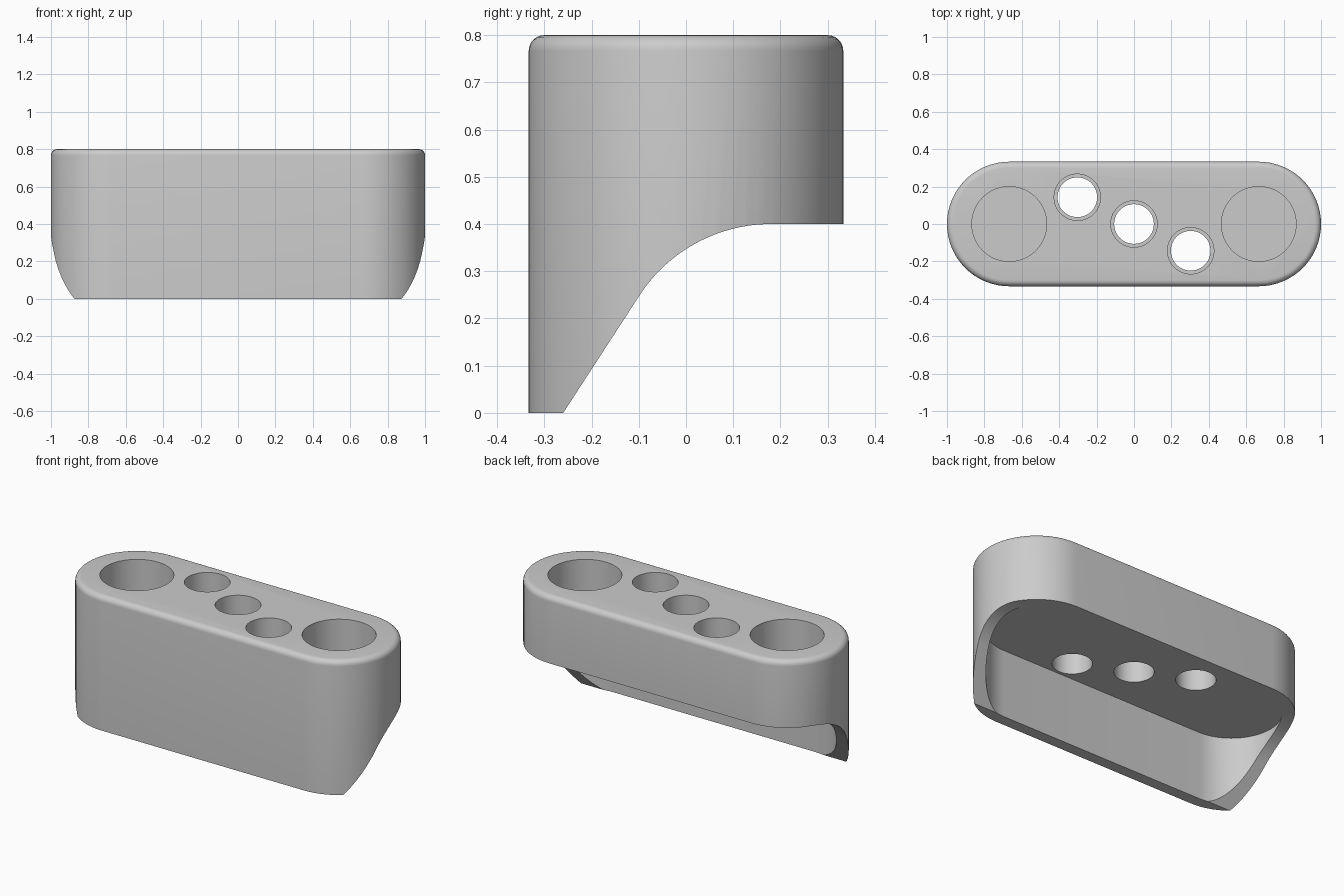
import bpy
import bmesh
from math import sin, cos, pi, radians, tan

cube = bpy.data.objects.get("Cube")
if cube:
    bpy.data.objects.remove(cube, do_unlink=True)

HALF = 0.667      # distance from middle to each rounded end's centre
RADIUS = 0.333    # outer end radius
WALL = 0.067
TOP, SHELF = 0.8, 0.4

grey = bpy.data.materials.new("plain grey")
grey.use_nodes = True
colour = (0.6, 0.6, 0.6, 1)
grey.diffuse_color = colour
grey.node_tree.nodes["Principled BSDF"].inputs["Base Color"].default_value = colour


def prism(name, points, direction, fillet=0):
    """Extrude a closed outline along a direction, optionally rounding the far rim."""
    bm = bmesh.new()
    face = bm.faces.new([bm.verts.new(p) for p in points])
    result = bmesh.ops.extrude_face_region(bm, geom=[face], use_keep_orig=True)
    moved = [g for g in result["geom"] if isinstance(g, bmesh.types.BMVert)]
    bmesh.ops.translate(bm, verts=moved, vec=direction)
    bmesh.ops.recalc_face_normals(bm, faces=bm.faces)
    if fillet:
        rim = [e for e in bm.edges if all(v in moved for v in e.verts)]
        bmesh.ops.bevel(bm, geom=rim, offset=fillet, segments=6,
                        profile=0.5, affect='EDGES')
    mesh = bpy.data.meshes.new(name)
    bm.to_mesh(mesh)
    bm.free()
    mesh.materials.append(grey)
    obj = bpy.data.objects.new(name, mesh)
    bpy.context.collection.objects.link(obj)
    return obj


def stadium(radius, z, steps=32):
    pts = []
    for side, start in ((1, -pi / 2), (-1, pi / 2)):
        for i in range(steps + 1):
            a = start + pi * i / steps
            pts.append((side * HALF + radius * cos(a), radius * sin(a), z))
    return pts


def circle(x, y, radius, z, steps=64):
    return [(x + radius * cos(2 * pi * i / steps),
             y + radius * sin(2 * pi * i / steps), z) for i in range(steps)]


# Rounded block with a filleted top rim
body = prism("holder_body", stadium(RADIUS, 0), (0, 0, TOP), fillet=0.033)

# Sloped and curved underside, cut right across
slope, bend = radians(57), 0.333
foot_y, below = -0.26, -0.1
bend_y = foot_y + (SHELF - bend + bend * cos(slope)) / tan(slope) + bend * sin(slope)
profile = [(foot_y + below / tan(slope), below)]
for i in range(25):
    a = slope * (1 - i / 24)
    profile.append((bend_y - bend * sin(a), SHELF - bend + bend * cos(a)))
profile += [(0.5, SHELF), (0.5, below)]
cutters = [prism("underside_cutter", [(-1.2, y, z) for y, z in profile], (2.4, 0, 0))]

# Hollow behind the front skirt
cutters.append(prism("hollow_cutter", stadium(RADIUS - WALL, below),
                     (0, 0, SHELF - below)))

# Large blind pockets at both ends
for x in (-HALF, HALF):
    cutters.append(prism("pocket_cutter", circle(x, 0, 0.2, TOP - 0.3), (0, 0, 0.5)))

# Stepped through holes on the diagonal
for x, y in ((-0.303, 0.143), (0, 0), (0.303, -0.143)):
    cutters.append(prism("hole_cutter", circle(x, y, 0.106, 0.2), (0, 0, 0.8)))
    cutters.append(prism("counterbore_cutter", circle(x, y, 0.124, TOP - 0.2), (0, 0, 0.5)))

bpy.ops.object.select_all(action='DESELECT')
bpy.context.view_layer.objects.active = body
body.select_set(True)
for cutter in cutters:
    cutter.hide_render = True
    mod = body.modifiers.new("cut", 'BOOLEAN')
    mod.operation = 'DIFFERENCE'
    mod.solver = 'EXACT'
    mod.object = cutter
    bpy.ops.object.modifier_apply(modifier=mod.name)
    bpy.data.objects.remove(cutter, do_unlink=True)

bpy.ops.object.shade_smooth_by_angle(angle=radians(25))
